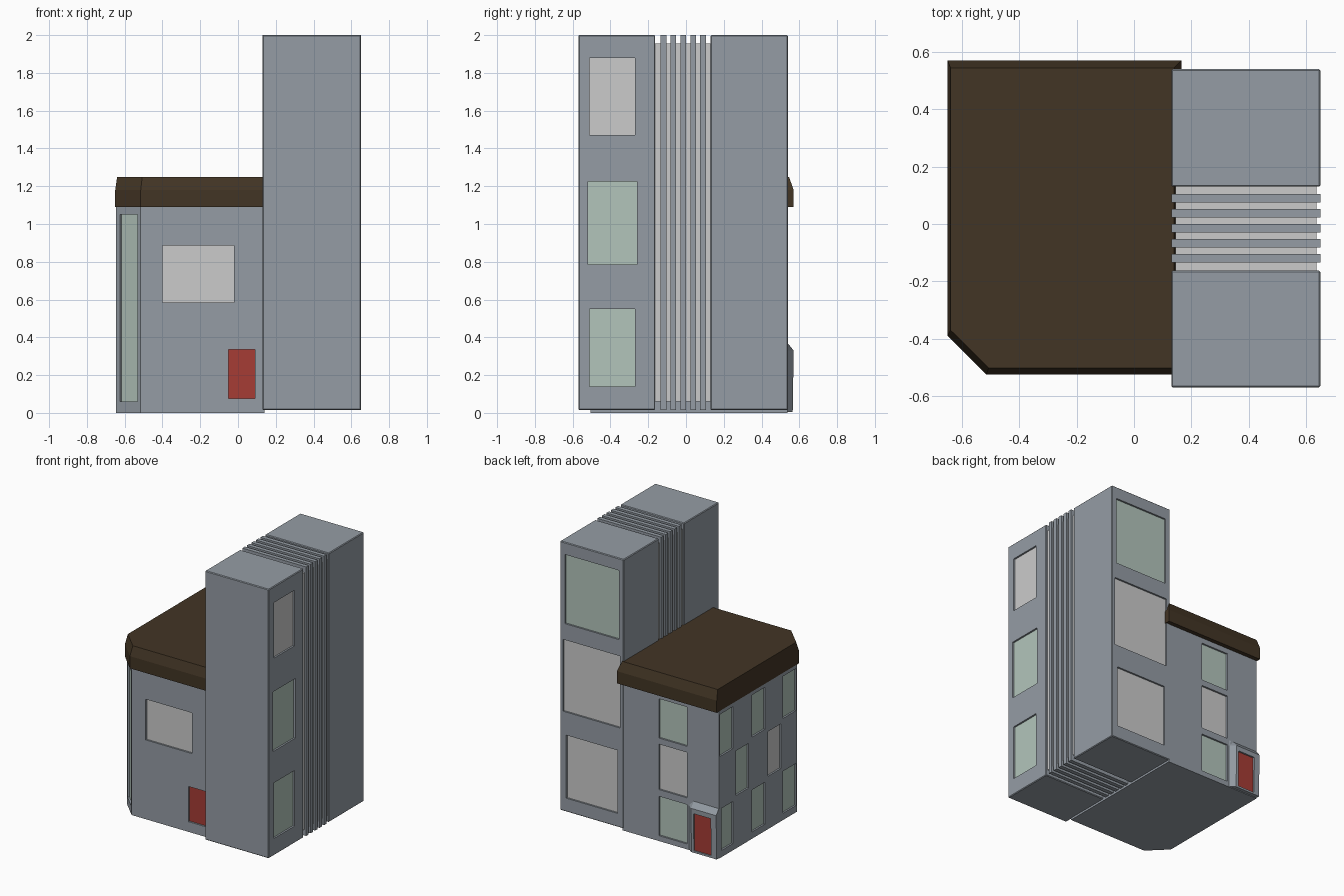
import bpy, bmesh
from mathutils import Vector, Matrix

if "Cube" in bpy.data.objects:
    bpy.data.objects.remove(bpy.data.objects["Cube"])


def material(name, rgb):
    m = bpy.data.materials.new(name)
    m.diffuse_color = (*rgb, 1)
    m.use_nodes = True
    m.node_tree.nodes["Principled BSDF"].inputs["Base Color"].default_value = m.diffuse_color
    return m


WALL = material("wall_grey", (0.30, 0.335, 0.375))
GREEN = material("green_glass", (0.45, 0.56, 0.50))
PALE = material("pale_glass", (0.52, 0.52, 0.51))
RED = material("door_red", (0.38, 0.045, 0.035))
BROWN = material("roof_brown", (0.055, 0.035, 0.018))


def finish(name, bm, mat):
    bmesh.ops.recalc_face_normals(bm, faces=bm.faces)
    me = bpy.data.meshes.new(name)
    bm.to_mesh(me)
    bm.free()
    if mat:
        me.materials.append(mat)
    ob = bpy.data.objects.new(name, me)
    bpy.context.collection.objects.link(ob)
    return ob


def box(name, lo, hi, mat, bevel=0):
    lo, hi = Vector(lo), Vector(hi)
    bm = bmesh.new()
    m = Matrix.Translation((lo + hi) / 2) @ Matrix.Diagonal((*(hi - lo), 1))
    bmesh.ops.create_cube(bm, size=1, matrix=m)
    if bevel:
        bmesh.ops.bevel(bm, geom=bm.edges[:], offset=bevel, segments=1, affect='EDGES')
    return finish(name, bm, mat)


def loft(name, rings, mat):
    """Stack (outline, z) rings into a capped solid."""
    bm = bmesh.new()
    loops = [[bm.verts.new((x, y, z)) for x, y in pts] for pts, z in rings]
    n = len(loops[0])
    for a, b in zip(loops, loops[1:]):
        for i in range(n):
            bm.faces.new((a[i], a[(i + 1) % n], b[(i + 1) % n], b[i]))
    bm.faces.new(loops[0])
    bm.faces.new(loops[-1])
    return finish(name, bm, mat)


def wall_box(bm, a, b, z0, z1, d0, d1):
    """Box on the wall line a-b, from depth d0 to d1 behind it (outside is right of a-b)."""
    a, b = Vector((*a, 0)), Vector((*b, 0))
    u = (b - a).normalized()
    inward = Vector((-u.y, u.x, 0))
    c = (a + b) / 2 + inward * (d0 + d1) / 2 + Vector((0, 0, (z0 + z1) / 2))
    m = Matrix((u, inward, (0, 0, 1))).transposed().to_4x4()
    m.translation = c
    m = m @ Matrix.Diagonal(((b - a).length, d1 - d0, z1 - z0, 1))
    bmesh.ops.create_cube(bm, size=1, matrix=m)


def openings(body, items):
    """Cut shallow recesses in a body and fill each with a pane."""
    cut = bmesh.new()
    for i, (kind, a, b, z0, z1, mat) in enumerate(items):
        wall_box(cut, a, b, z0, z1, -0.05, 0.015)
        pane = bmesh.new()
        wall_box(pane, a, b, z0, z1, 0.013, 0.025)
        finish(f"{body.name}_{kind}_{i + 1}", pane, mat)
    cutter = finish("cutter", cut, None)
    cutter.hide_render = True
    mod = body.modifiers.new("recesses", 'BOOLEAN')
    mod.object, mod.operation, mod.solver = cutter, 'DIFFERENCE', 'EXACT'
    deps = bpy.context.evaluated_depsgraph_get()
    me = bpy.data.meshes.new_from_object(body.evaluated_get(deps))
    body.modifiers.clear()
    body.data = me
    bpy.data.objects.remove(cutter)


# Tower: two blocks joined by a pale core with slats
X0, X1, Z0, Z1 = 0.13, 0.65, 0.015, 2.0
front = box("tower_front", (X0, -0.57, Z0), (X1, -0.163, Z1), WALL, 0.005)
back = box("tower_back", (X0, 0.13, Z0), (X1, 0.54, Z1), WALL, 0.005)
box("tower_core", (X0 + 0.014, -0.17, 0.06), (X1 - 0.014, 0.135, 1.955), PALE)
for i in range(5):
    y = -0.119 + i * 0.0522
    box(f"tower_slat_{i + 1}", (X0, y - 0.015, Z0), (X1, y + 0.015, Z1), WALL)

openings(front, [("window", (X1, y0), (X1, y1), z0, z1, m) for y0, y1, z0, z1, m in (
    (-0.51, -0.27, 1.47, 1.88, PALE),
    (-0.52, -0.26, 0.785, 1.225, GREEN),
    (-0.51, -0.27, 0.14, 0.55, GREEN))])
openings(back, [("window", (x1, 0.54), (x0, 0.54), z0, z1, m) for x0, x1, z0, z1, m in (
    (0.17, 0.61, 1.40, 1.91, GREEN),
    (0.16, 0.625, 0.75, 1.28, PALE),
    (0.18, 0.60, 0.115, 0.58, PALE))])

# Low house with a cut front left corner
L, F, B = -0.645, -0.505, 0.538
corner_a, corner_b = Vector((L, -0.375)), Vector((-0.515, F))
plan = [(L, B), corner_a, corner_b, (0.14, F), (0.14, B)]
house = loft("house", [(plan, 0), (plan, 1.12)], WALL)

items = [("window", (-0.40, F), (-0.02, F), 0.585, 0.885, PALE),
         ("door", (-0.05, F), (0.09, F), 0.075, 0.335, RED),
         ("corner_window", corner_a.lerp(corner_b, 0.15), corner_a.lerp(corner_b, 0.87),
          0.06, 1.05, GREEN)]
# Left wall: staggered windows
for z0, z1, tops in ((0.75, 1.06, (0.525, 0.15, -0.21)),
                     (0.39, 0.72, (0.34, -0.035)),
                     (0.05, 0.36, (0.525, 0.15, -0.21))):
    for y in tops:
        mat = PALE if y == -0.035 else GREEN
        items.append(("window", (L, y), (L, y - 0.15), z0, z1, mat))
# Rear wall: one column of windows
for z0, z1, mat in ((0.76, 1.05, GREEN), (0.38, 0.715, PALE), (0.04, 0.33, GREEN)):
    items.append(("window", (-0.157, B), (-0.385, B), z0, z1, mat))
openings(house, items)

# Rear doorway bulge
porch = loft("rear_porch", [
    ([(L, 0.51), (-0.40, 0.51), (-0.40, B), (-0.44, 0.565), (L, 0.565)], 0.005),
    ([(L, 0.51), (-0.40, 0.51), (-0.40, B), (-0.44, 0.57), (L, 0.57)], 0.33),
    ([(L, 0.51), (-0.40, 0.51), (-0.40, B), (-0.44, B), (L, B)], 0.37)], WALL)
openings(porch, [("door", (-0.46, 0.57), (-0.60, 0.57), 0.02, 0.295, RED)])

# Roof with sloped rim
rim = [(-0.65, 0.57), (-0.65, -0.39), (-0.515, -0.525), (0.165, -0.525), (0.165, 0.57)]
top = [(-0.64, 0.545), (-0.64, -0.37), (-0.507, -0.502), (0.14, -0.502), (0.14, 0.545)]
loft("roof", [(rim, 1.09), (rim, 1.18), (top, 1.25)], BROWN)
